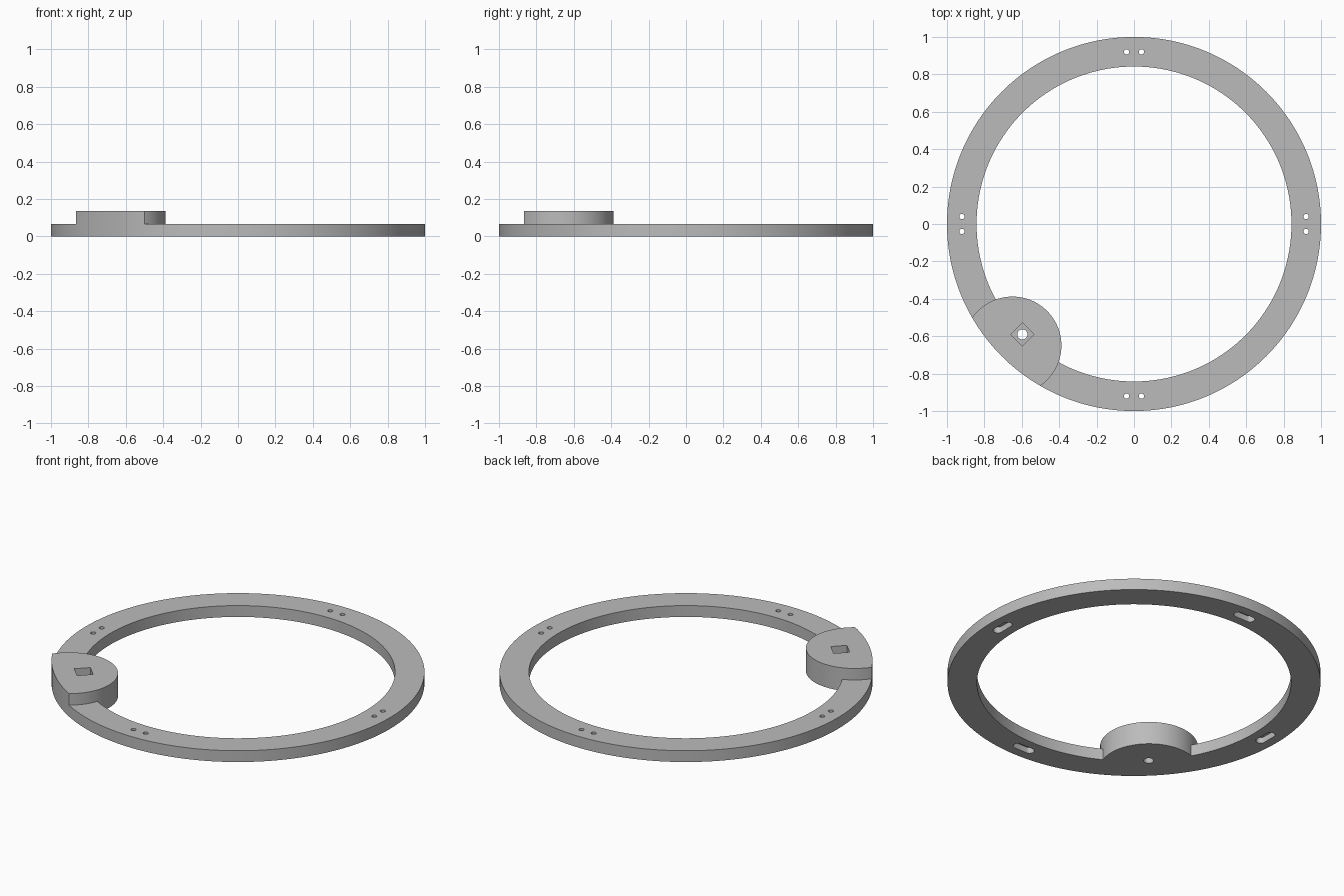
import bpy
import math

if "Cube" in bpy.data.objects:
    bpy.data.objects.remove(bpy.data.objects["Cube"], do_unlink=True)

RING_H, BOSS_H = 0.067, 0.135
OUTER_R, INNER_R = 1.0, 0.842
BOSS_XY, BOSS_R = (-0.65, -0.65), 0.262
SOCKET_XY = (-0.597, -0.59)


def cylinder(name, xy, radius, z0, z1, sides=128):
    bpy.ops.mesh.primitive_cylinder_add(
        vertices=sides, radius=radius, depth=z1 - z0,
        location=(xy[0], xy[1], (z0 + z1) / 2))
    ob = bpy.context.object
    ob.name = name
    bpy.ops.object.transform_apply(location=True, rotation=True, scale=True)
    return ob


def boolean(target, tool, operation="DIFFERENCE"):
    """Apply a boolean and throw the tool away."""
    mod = target.modifiers.new("cut", "BOOLEAN")
    mod.operation, mod.solver, mod.object = operation, "EXACT", tool
    bpy.context.view_layer.objects.active = target
    bpy.ops.object.modifier_apply(modifier=mod.name)
    bpy.data.objects.remove(tool, do_unlink=True)


def boss_tool():
    return cylinder("boss_tool", BOSS_XY, BOSS_R, -0.4, 0.6)


def slot(name, centre, angle, half, radius, z0, z1):
    """Round-ended slot, running along the given angle."""
    bpy.ops.mesh.primitive_cylinder_add(vertices=32, radius=radius, depth=z1 - z0)
    ob = bpy.context.object
    ob.name = name
    for v in ob.data.vertices:
        v.co.x += half if v.co.x > 0 else -half
    ob.location = (centre[0], centre[1], (z0 + z1) / 2)
    ob.rotation_euler.z = angle
    bpy.ops.object.transform_apply(location=True, rotation=True, scale=True)
    return ob


# Solid disc, cut down to a thin ring everywhere except the round boss
ring = cylinder("ring_with_boss", (0, 0), OUTER_R, 0, BOSS_H, 192)
upper = cylinder("upper_cutter", (0, 0), 1.2, RING_H, 0.4)
boolean(upper, boss_tool())
boolean(ring, upper)
inner = cylinder("inner_cutter", (0, 0), INNER_R, -0.2, 0.3, 192)
boolean(inner, boss_tool())
boolean(ring, inner)

# Four pairs of thread holes, each pair joined by a slot underneath
for i in range(4):
    a = i * math.pi / 2
    c, s = math.cos(a), math.sin(a)
    mid = (0.92 * c, 0.92 * s)
    boolean(ring, slot("slot_cutter", mid, a + math.pi / 2, 0.04, 0.026, -0.1, 0.035))
    for t in (-0.04, 0.04):
        boolean(ring, cylinder("hole_cutter", (mid[0] - t * s, mid[1] + t * c),
                               0.014, -0.1, 0.2, 24))

# Square socket in the boss with a round hole below it
boolean(ring, cylinder("socket_cutter", SOCKET_XY, 0.062, RING_H, 0.3, 4))
boolean(ring, cylinder("shaft_cutter", SOCKET_XY, 0.027, -0.1, 0.3, 32))

# Grey finish
grey = bpy.data.materials.new("plain_grey")
grey.use_nodes = True
colour = (0.5, 0.5, 0.5, 1)
grey.diffuse_color = colour
grey.node_tree.nodes["Principled BSDF"].inputs["Base Color"].default_value = colour
ring.data.materials.clear()
ring.data.materials.append(grey)
for p in ring.data.polygons:
    p.material_index = 0

bpy.ops.object.select_all(action="DESELECT")
ring.select_set(True)
bpy.context.view_layer.objects.active = ring
bpy.ops.object.shade_smooth_by_angle(angle=math.radians(30))
